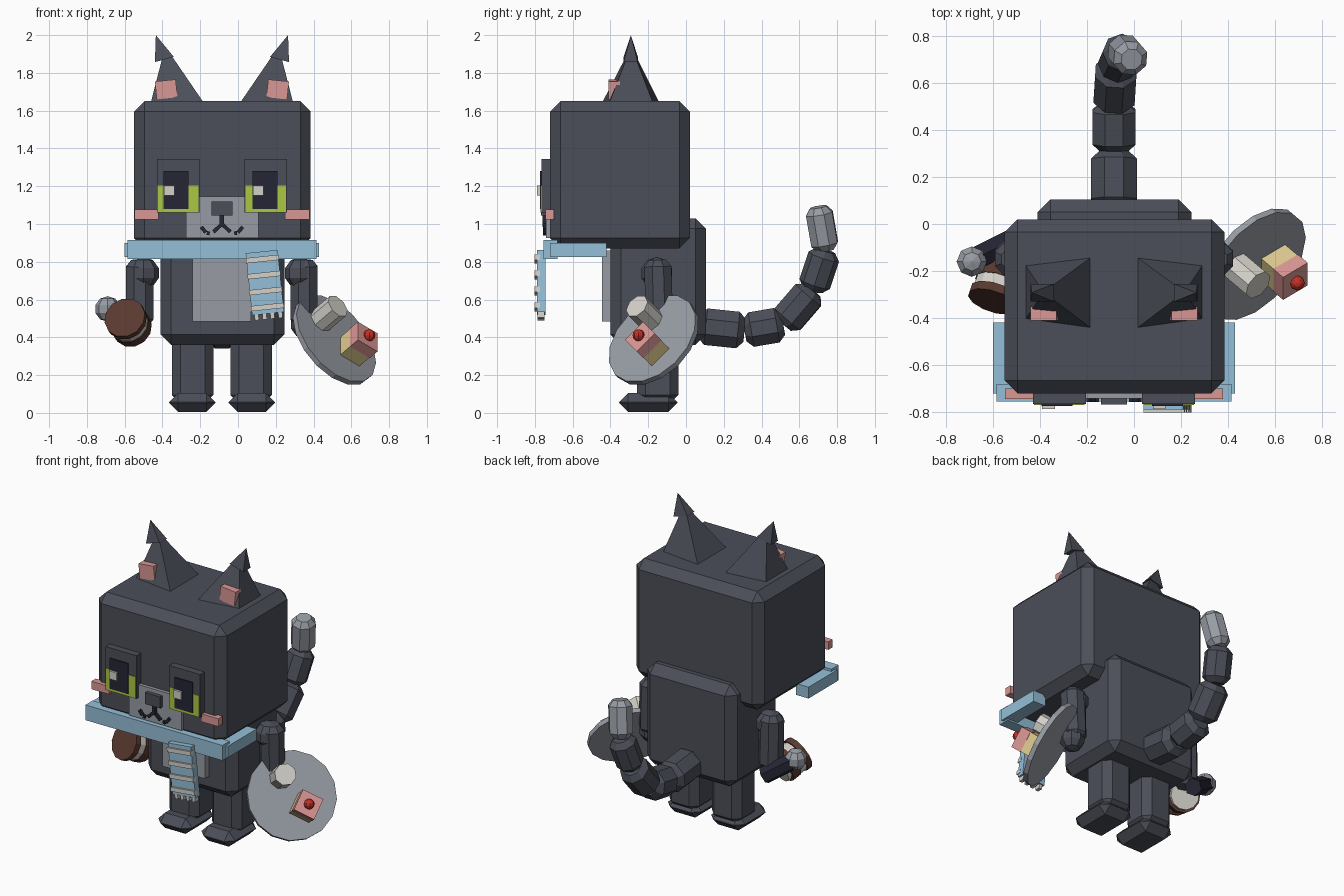
import bpy, bmesh, math
from mathutils import Vector, Matrix

if "Cube" in bpy.data.objects:
    bpy.data.objects.remove(bpy.data.objects["Cube"])

CX = -0.085  # symmetry plane of the body


def mat(name, r, g, b):
    m = bpy.data.materials.new(name)
    m.diffuse_color = (r, g, b, 1)
    m.use_nodes = True
    m.node_tree.nodes["Principled BSDF"].inputs["Base Color"].default_value = m.diffuse_color
    return m


FUR = mat("charcoal", .070, .077, .098)
GREY = mat("light_grey", .31, .33, .37)
BLUE = mat("scarf_blue", .30, .52, .68)
PINK = mat("pink", .70, .31, .30)
GREEN = mat("eye_green", .40, .57, .055)
NAVY = mat("dark_navy", .019, .019, .036)
CREAM = mat("off_white", .66, .64, .59)
BROWN = mat("cocoa_brown", .10, .042, .03)
YELLOW = mat("sponge_yellow", .74, .60, .28)
RED = mat("cherry_red", .55, .03, .02)


def finish(name, bm, m, matrix=None):
    if matrix is not None:
        bm.transform(matrix)
    bmesh.ops.recalc_face_normals(bm, faces=bm.faces[:])
    me = bpy.data.meshes.new(name)
    bm.to_mesh(me)
    bm.free()
    me.materials.append(m)
    ob = bpy.data.objects.new(name, me)
    bpy.context.collection.objects.link(ob)
    return ob


def box(name, m, x, y, z, bevel=0, rot=None):
    """Box from (min, max) ranges, optional chamfer and turn about its centre."""
    bm = bmesh.new()
    bmesh.ops.create_cube(bm, size=1)
    size = (x[1] - x[0], y[1] - y[0], z[1] - z[0])
    bmesh.ops.scale(bm, vec=size, verts=bm.verts)
    if bevel:
        bmesh.ops.bevel(bm, geom=bm.edges[:], offset=bevel, segments=1,
                        profile=.5, affect='EDGES')
    c = Matrix.Translation((sum(x) / 2, sum(y) / 2, sum(z) / 2))
    return finish(name, bm, m, c @ rot if rot else c)


def flip(r):
    """Mirror an x range across the body."""
    return (2 * CX - r[1], 2 * CX - r[0])


def pair(name, m, x, y, z, bevel=0, turn=0):
    for side, rx, s in (("left", x, 1), ("right", flip(x), -1)):
        box(side + "_" + name, m, rx, y, z, bevel, Matrix.Rotation(s * turn, 4, 'Y'))


def rod(name, m, p0, p1, r, sides=8, chamfer=0, r2=None):
    """Prism between two points, ends optionally chamfered."""
    p0, p1 = Vector(p0), Vector(p1)
    d = p1 - p0
    L = d.length
    r2 = r if r2 is None else r2
    prof = [(0, r), (L, r2)]
    if chamfer:
        prof = [(0, r * .62), (chamfer, r), (L - chamfer, r2), (L, r2 * .62)]
    bm = bmesh.new()
    rings = [[bm.verts.new((rr * math.cos(2 * math.pi * (i + .5) / sides),
                            rr * math.sin(2 * math.pi * (i + .5) / sides), h))
              for i in range(sides)] for h, rr in prof]
    for a, b in zip(rings, rings[1:]):
        for i in range(sides):
            j = (i + 1) % sides
            bm.faces.new((a[i], a[j], b[j], b[i]))
    bm.faces.new(rings[0])
    bm.faces.new(rings[-1])
    q = d.to_track_quat('Z', 'Y').to_matrix().to_4x4()
    return finish(name, bm, m, Matrix.Translation(p0) @ q)


def ball(name, m, c, r, u=8, v=5):
    bm = bmesh.new()
    bmesh.ops.create_uvsphere(bm, u_segments=u, v_segments=v, radius=r)
    return finish(name, bm, m, Matrix.Translation(c))


def pyramid(name, m, base, apex):
    bm = bmesh.new()
    b = [bm.verts.new(p) for p in base]
    t = bm.verts.new(apex)
    bm.faces.new(b)
    for i in range(4):
        bm.faces.new((b[i], b[(i + 1) % 4], t))
    return finish(name, bm, m)


# Head, body, belly
box("head", FUR, (-.55, .385), (-.72, .02), (.87, 1.65), .055)
box("body", FUR, (-.41, .245), (-.40, .105), (.36, 1.03), .055)
box("belly_patch", GREY, (-.24, .07), (-.445, -.39), (.485, .86))

# Legs and feet
pair("leg", FUR, (-.35, -.13), (-.26, -.04), (.05, .42), .045)
pair("foot", FUR, (-.365, -.12), (-.355, -.045), (.005, .105), .048)

# Ears with hooked tips and pink inners
for side, s in (("left", 1), ("right", -1)):
    def P(x, y, z):
        return (CX + s * (x - CX), y, z)
    pyramid(side + "_ear", FUR,
            [P(-.465, -.41, 1.63), P(-.18, -.445, 1.64), P(-.18, -.14, 1.64), P(-.465, -.17, 1.63)],
            P(-.385, -.29, 1.94))
    pyramid(side + "_ear_tip", FUR,
            [P(-.44, -.33, 1.857), P(-.34, -.33, 1.885), P(-.34, -.255, 1.885), P(-.44, -.255, 1.857)],
            P(-.435, -.292, 2.0))
pair("inner_ear", PINK, (-.435, -.325), (-.41, -.35), (1.665, 1.76), 0, -math.radians(6))

# Eyes: housing, green iris, pupil and glint
pair("eye_socket", FUR, (-.43, -.205), (-.765, -.71), (1.06, 1.345))
pair("iris", GREEN, (-.425, -.21), (-.769, -.71), (1.062, 1.205))
for side, c in (("left", -.328), ("right", .143)):
    box(side + "_pupil", NAVY, (c - .066, c + .066), (-.774, -.765), (1.08, 1.28))
    box(side + "_glint", CREAM, (c - .063, c - .008), (-.788, -.77), (1.152, 1.205))

# Cheeks, muzzle, nose, mouth
pair("cheek", PINK, (-.548, -.42), (-.745, -.70), (1.025, 1.077))
box("muzzle", GREY, (-.275, .108), (-.742, -.71), (.925, 1.145))
box("nose", FUR, (-.14, -.03), (-.768, -.73), (1.045, 1.12))
box("mouth_stem", NAVY, (-.097, -.073), (-.76, -.73), (.985, 1.05))
strokes = [((-.085, 1.0), (-.13, .958)), ((-.15, .95), (-.165, .953)),
           ((-.17, .955), (-.195, .985))]
for k, (a, b) in enumerate(strokes):
    for s in (1, -1):
        rod(f"mouth_stroke_{k}", NAVY, (CX + s * (a[0] - CX), -.747, a[1]),
            (CX + s * (b[0] - CX), -.747, b[1]), .014, 4)

# Scarf: open U, hanging end with stripes and fringe
box("scarf_front", BLUE, (-.585, .415), (-.755, -.68), (.815, .915))
pair("scarf_side", BLUE, (-.60, -.51), (-.72, -.42), (.825, .90))
hang = Matrix.Translation((.142, -.767, .69)) @ Matrix.Rotation(math.radians(-6), 4, 'Y')


def hanging(name, m, x, y, z, w, d, h):
    bm = bmesh.new()
    bmesh.ops.create_cube(bm, size=1)
    bmesh.ops.scale(bm, vec=(w, d, h), verts=bm.verts)
    bmesh.ops.translate(bm, vec=(x, y, z), verts=bm.verts)
    finish(name, bm, m, hang)


hanging("scarf_end", BLUE, 0, 0, 0, .17, .046, .33)
for k in range(4):
    hanging(f"scarf_stripe_{k}", CREAM, 0, -.02, .125 - .085 * k, .175, .03, .028)
    hanging(f"scarf_fringe_{k}", CREAM, -.062 + .042 * k, 0, -.172, .022, .036, .045)

# Arms
for side, x in (("left", -.50), ("right", .33)):
    s = -1 if side == "left" else 1
    ball(side + "_shoulder", FUR, (x, -.155, .74), .085)
    rod(side + "_arm", FUR, (x + s * .02, -.15, .81), (x + s * .02, -.14, .46), .078, 8, .035)
ball("right_hand", FUR, (.355, -.15, .47), .078)
rod("left_forearm", NAVY, (-.52, -.07, .43), (-.68, -.15, .54), .055, 6)
ball("left_hand", GREY, (-.69, -.16, .55), .068)

# Striped cocoa roll held in the left hand
a, b = Vector((-.60, -.33, .505)), Vector((-.55, -.18, .435))
bands = [(0, .22, BROWN, .112), (.22, .5, CREAM, .102), (.5, .85, BROWN, .106), (.85, 1.0, CREAM, .09)]
for k, (t0, t1, m, r) in enumerate(bands):
    rod(f"roll_band_{k}", m, a.lerp(b, t0), a.lerp(b, t1), r, 12)

# Tilted plate with cup, cake and cherry
n = Vector((.64, -.54, .54)).normalized()
u = Vector((0, 1, 1)).normalized()
v = n.cross(u)
pc = Vector((.515, -.175, .39))


def on_plate(pu, pv, h):
    return pc + u * pu + v * pv + n * h


rod("plate", GREY, on_plate(0, 0, -.022), on_plate(0, 0, .008), .275, 16)
rod("cup", CREAM, on_plate(.064, .108, 0), on_plate(.064, .108, .15), .068, 8)
frame = Matrix((u, v, n)).transposed().to_4x4()
for name, m, h0, h1, w in (("cake_sponge", YELLOW, 0, .09, .132), ("cake_icing", PINK, .09, .155, .136)):
    bm = bmesh.new()
    bmesh.ops.create_cube(bm, size=1)
    bmesh.ops.scale(bm, vec=(w, w, h1 - h0), verts=bm.verts)
    finish(name, bm, m, Matrix.Translation(on_plate(-.039, -.094, (h0 + h1) / 2)) @ frame)
ball("cherry", RED, on_plate(-.039, -.094, .168), .032, 8, 6)

# Segmented tail curling up to a grey tip
path = [(CX, .07, .46), (CX, .31, .435), (-.085, .515, .47), (-.075, .67, .65),
        (-.045, .74, .86), (-.01, .70, 1.09)]
radii = [.105, .1, .095, .085, .076]
for k, r in enumerate(radii):
    tip = k == 4
    rod("tail_tip" if tip else f"tail_{k}", GREY if tip else FUR,
        path[k], path[k + 1], r, 8, .035)
